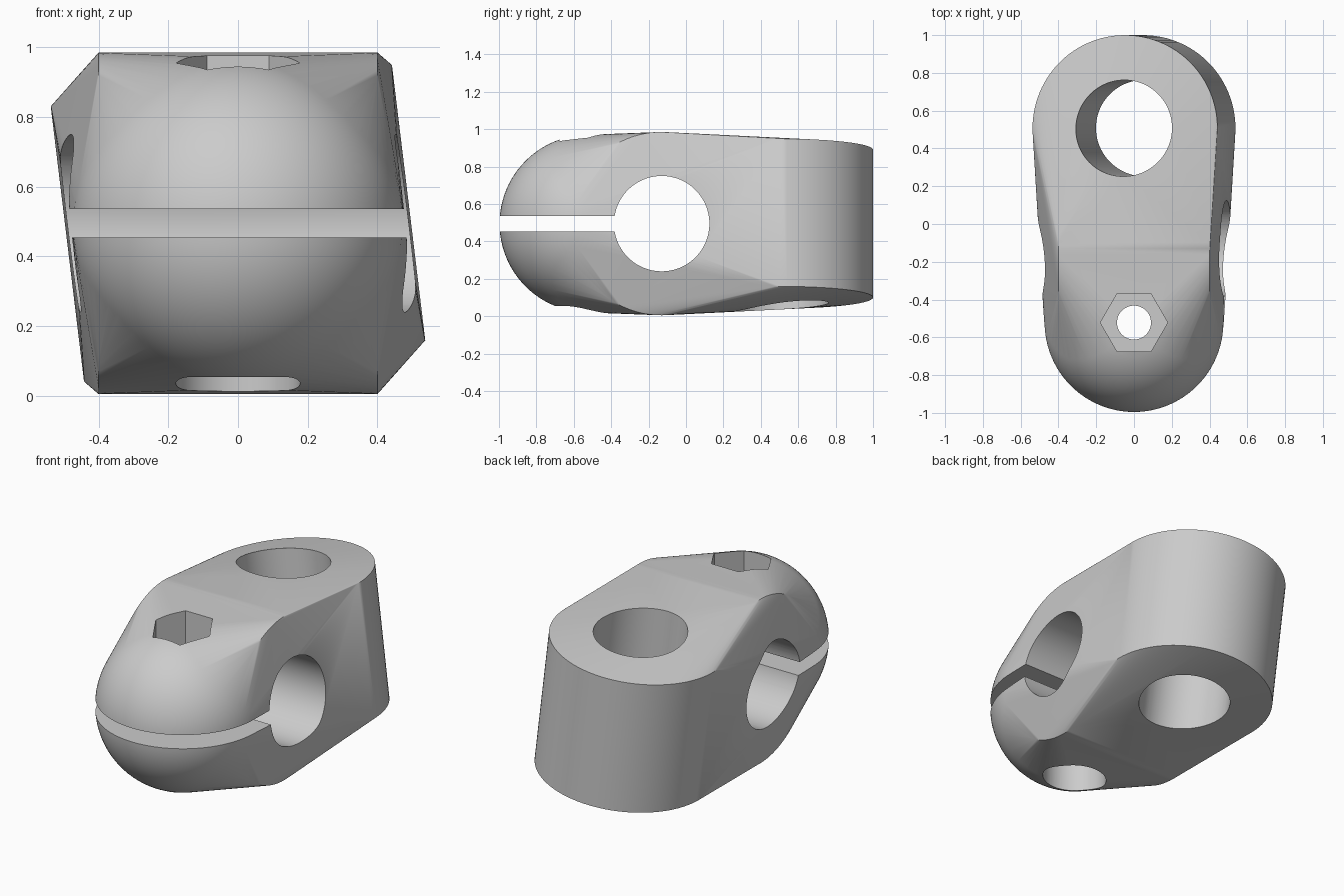
import bpy, bmesh, math
from mathutils import Matrix, Vector

if "Cube" in bpy.data.objects:
    bpy.data.objects.remove(bpy.data.objects["Cube"])

MID = 0.495                      # height of the body centre
TILT = math.radians(-6.9)        # lean of the rear socket
BORE_Y, SOCKET_Y, SCREW_Y = -0.13, 0.507, -0.522
BODY_R, BORE_R, SCREW_R = 0.493, 0.255, 0.09

grey = bpy.data.materials.new("grey_plastic")
grey.use_nodes = True
colour = (0.6, 0.6, 0.6, 1)
grey.diffuse_color = colour
grey.node_tree.nodes["Principled BSDF"].inputs["Base Color"].default_value = colour


def place(y, z=MID, axis="Z", angle=0.0):
    return Matrix.Translation((0, y, z)) @ Matrix.Rotation(angle, 4, axis)


def cylinder(bm, radius, length, matrix, sides=96):
    bmesh.ops.create_cone(bm, cap_ends=True, segments=sides, radius1=radius,
                          radius2=radius, depth=length, matrix=matrix)


def finish(name, bm):
    mesh = bpy.data.meshes.new(name)
    bm.to_mesh(mesh)
    bm.free()
    mesh.materials.append(grey)
    obj = bpy.data.objects.new(name, mesh)
    bpy.context.collection.objects.link(obj)
    return obj


# Clamp body: hull around a round nose, a cross barrel and a leaning socket
along_x = place(BORE_Y, axis="Y", angle=math.pi / 2)
leaning = place(SOCKET_Y, axis="Y", angle=TILT)
bm = bmesh.new()
bmesh.ops.create_uvsphere(bm, u_segments=96, v_segments=48, radius=0.475,
                          matrix=place(SCREW_Y))
cylinder(bm, BODY_R - 0.003, 0.8, along_x)
cylinder(bm, BODY_R, 0.795, leaning)
points = [v.co.copy() for v in bm.verts]
bm.free()
bm = bmesh.new()
for p in points:
    bm.verts.new(p)
hull = bmesh.ops.convex_hull(bm, input=bm.verts)
inner = [v for v in set(hull["geom_interior"] + hull["geom_unused"])
         if isinstance(v, bmesh.types.BMVert)]
bmesh.ops.delete(bm, geom=inner, context="VERTS")
bmesh.ops.dissolve_limit(bm, angle_limit=0.002, verts=bm.verts, edges=bm.edges)
bmesh.ops.recalc_face_normals(bm, faces=bm.faces)
body = finish("clamp_body", bm)


def cut(name, bm):
    cutter = finish(name, bm)
    cutter.hide_render = True
    mod = body.modifiers.new(name, "BOOLEAN")
    mod.operation = "DIFFERENCE"
    mod.solver = "EXACT"
    mod.object = cutter
    bpy.context.view_layer.objects.active = body
    bpy.ops.object.modifier_apply(modifier=name)
    bpy.data.objects.remove(cutter)


# Bores, screw hole, screw head recess and hexagonal nut pocket
POCKET_R, POCKET_DEPTH = 0.178, 0.5
hex_turn = math.pi / 6
holes = [
    ("cross_bore", BORE_R, 2, along_x, 96),
    ("socket_bore", BORE_R, 2, leaning, 96),
    ("screw_hole", SCREW_R, 2, place(SCREW_Y), 48),
    ("head_recess", POCKET_R, POCKET_DEPTH, place(SCREW_Y, 0), 64),
    ("nut_pocket", POCKET_R, POCKET_DEPTH, place(SCREW_Y, 2 * MID, "Z", hex_turn), 6),
]
for name, radius, length, matrix, sides in holes:
    bm = bmesh.new()
    cylinder(bm, radius, length, matrix, sides)
    cut(name, bm)

# Clamping slot from the nose into the cross bore
bm = bmesh.new()
bmesh.ops.create_cube(bm, size=1)
bmesh.ops.scale(bm, vec=(2, 1.2, 0.082), verts=bm.verts)
bmesh.ops.translate(bm, vec=Vector((0, BORE_Y - 0.6, MID)), verts=bm.verts)
cut("clamp_slot", bm)

# Smooth the curved surfaces, keep rims crisp
bpy.ops.object.select_all(action="DESELECT")
body.select_set(True)
bpy.context.view_layer.objects.active = body
bpy.ops.object.shade_smooth_by_angle(angle=math.radians(30))
